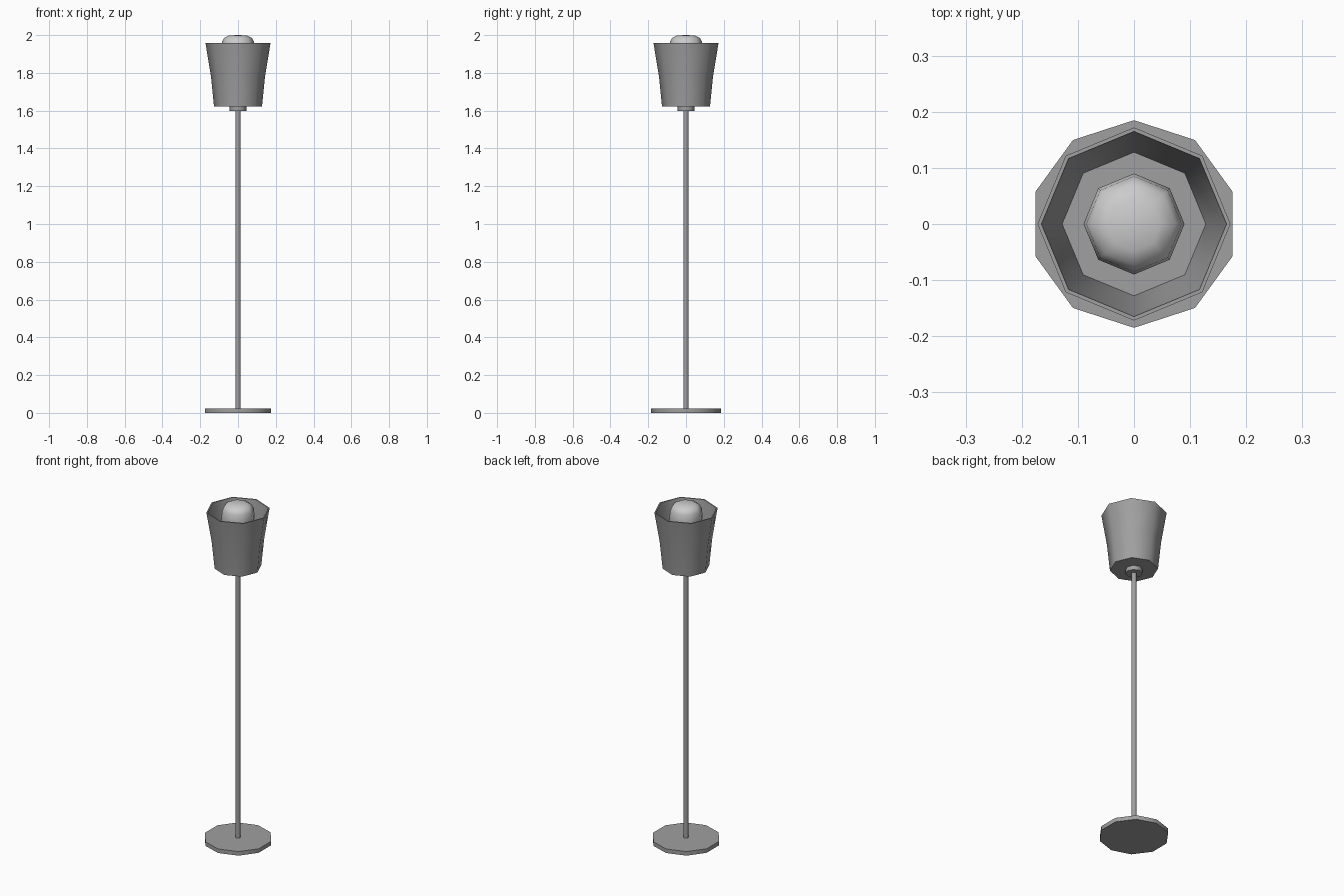
import bpy, bmesh, math

if "Cube" in bpy.data.objects:
    bpy.data.objects.remove(bpy.data.objects["Cube"])

dark_grey = bpy.data.materials.new("dark_grey")
dark_grey.diffuse_color = (0.35, 0.35, 0.35, 1)
dark_grey.use_nodes = True
dark_grey.node_tree.nodes["Principled BSDF"].inputs["Base Color"].default_value = dark_grey.diffuse_color


def lathe(name, profile, sides, turn=0.0, material=None):
    """Spin a (radius, z) profile about z; radius 0 makes a pole."""
    bm = bmesh.new()
    rings = []
    for r, z in profile:
        if r == 0:
            rings.append([bm.verts.new((0, 0, z))] * sides)
        else:
            angles = [turn + math.tau * i / sides for i in range(sides)]
            rings.append([bm.verts.new((r * math.cos(a), r * math.sin(a), z)) for a in angles])
    for low, high in zip(rings, rings[1:]):
        for i in range(sides):
            j = (i + 1) % sides
            corners = list(dict.fromkeys((low[i], low[j], high[j], high[i])))
            bm.faces.new(corners)
    bmesh.ops.recalc_face_normals(bm, faces=bm.faces)
    mesh = bpy.data.meshes.new(name)
    bm.to_mesh(mesh)
    bm.free()
    if material:
        mesh.materials.append(material)
    obj = bpy.data.objects.new(name, mesh)
    bpy.context.collection.objects.link(obj)
    bpy.ops.object.select_all(action='DESELECT')
    obj.select_set(True)
    bpy.context.view_layer.objects.active = obj
    bpy.ops.object.shade_smooth_by_angle(angle=math.radians(50))
    return obj


# Ten-sided foot plate
lathe("base", [(0, 0), (0.185, 0), (0.185, 0.024), (0, 0.024)], 10, math.pi / 2, dark_grey)

# Slim upright
lathe("pole", [(0, 0.02), (0.014, 0.02), (0.014, 1.61), (0, 1.61)], 8, 0, dark_grey)

# Collar joining pole and shade
lathe("collar", [(0, 1.597), (0.045, 1.597), (0.045, 1.63), (0, 1.63)], 8, 0, dark_grey)

# Octagonal flared cup, with rim thickness and closed floor
lathe("shade", [(0, 1.622), (0.127, 1.622), (0.143, 1.78), (0.172, 1.957),
                (0.165, 1.957), (0.128, 1.69), (0, 1.69)], 8, 0, dark_grey)

# Domed bulb rising from the cup
lathe("bulb", [(0, 1.685), (0.045, 1.685), (0.055, 1.74), (0.085, 1.83), (0.09, 1.925),
               (0.085, 1.965), (0.074, 1.985), (0.048, 1.998), (0, 2.0)], 8)
